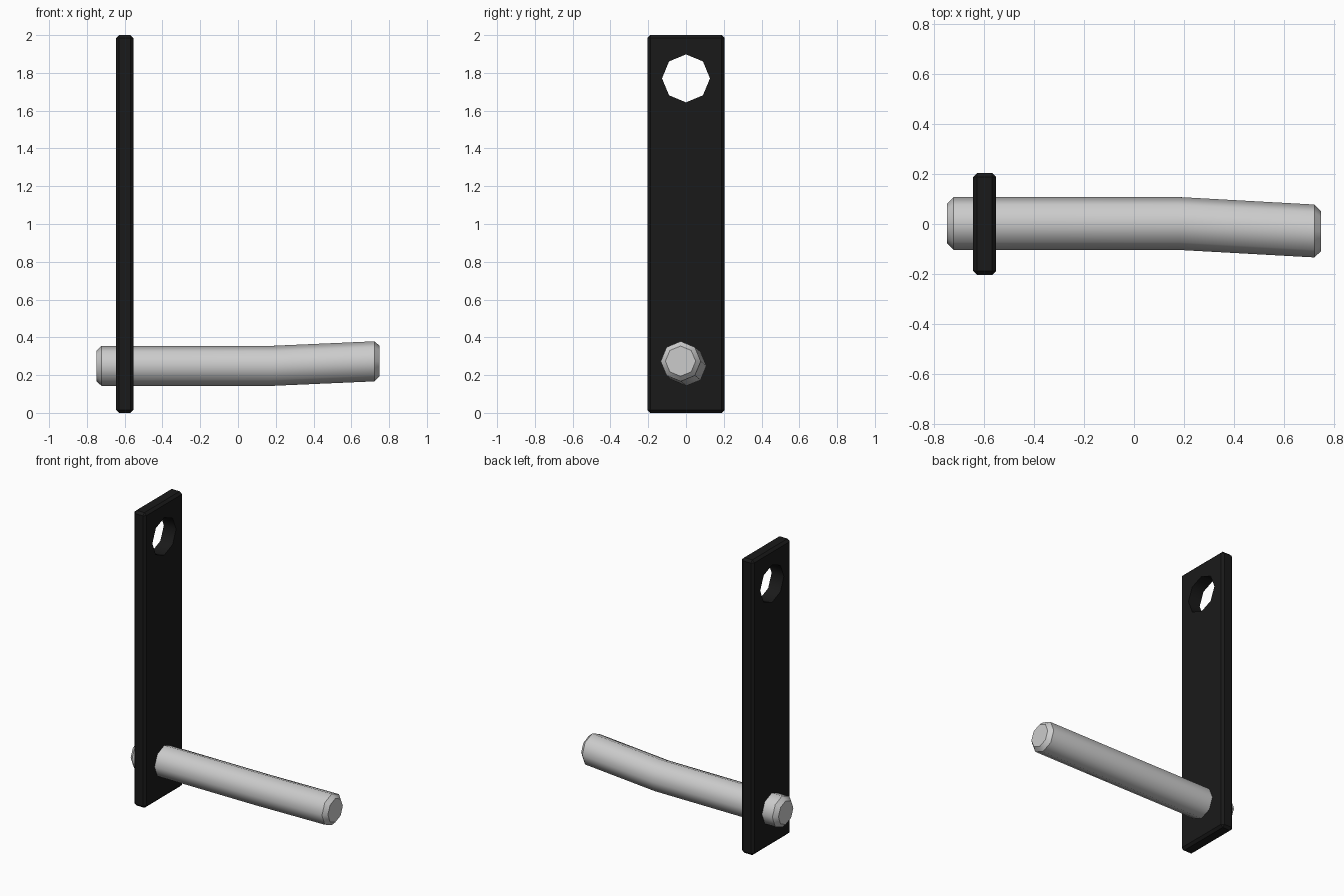
import bpy, bmesh, math

if "Cube" in bpy.data.objects:
    bpy.data.objects.remove(bpy.data.objects["Cube"])


def add_object(name, bm, rgb=None):
    bmesh.ops.recalc_face_normals(bm, faces=bm.faces)
    mesh = bpy.data.meshes.new(name)
    bm.to_mesh(mesh)
    bm.free()
    obj = bpy.data.objects.new(name, mesh)
    bpy.context.collection.objects.link(obj)
    if rgb:
        mat = bpy.data.materials.new(name + "_paint")
        mat.diffuse_color = (*rgb, 1)
        mat.use_nodes = True
        mat.node_tree.nodes["Principled BSDF"].inputs["Base Color"].default_value = mat.diffuse_color
        mesh.materials.append(mat)
    return obj


def tube(rings, sides=8):
    """Loft closed octagonal rings given as (x, y, z, radius)."""
    bm = bmesh.new()
    loops = []
    for x, y, z, r in rings:
        loops.append([bm.verts.new((x, y + r * math.cos(math.tau * i / sides),
                                    z + r * math.sin(math.tau * i / sides)))
                      for i in range(sides)])
    for a, b in zip(loops, loops[1:]):
        for i in range(sides):
            j = (i + 1) % sides
            bm.faces.new((a[i], a[j], b[j], b[i])).smooth = True
    bm.faces.new(loops[0])
    bm.faces.new(loops[-1])
    # sharp edges around the cap and chamfer rings only
    for loop in (loops[0], loops[1], loops[-2], loops[-1]):
        for i in range(sides):
            bm.edges.get((loop[i], loop[(i + 1) % sides])).smooth = False
    return bm


# Bent rod with chamfered ends
add_object("bent_rod", tube([
    (-0.75, 0.002, 0.249, 0.080),
    (-0.723, 0.002, 0.249, 0.106),
    (0.18, 0.002, 0.249, 0.106),
    (0.723, -0.028, 0.273, 0.106),
    (0.75, -0.029, 0.274, 0.080)]))

# Flat upright plate with chamfered edges
bm = bmesh.new()
bmesh.ops.create_cube(bm, size=1)
for v in bm.verts:
    v.co.x = v.co.x * 0.092 - 0.599
    v.co.y *= 0.41
    v.co.z = v.co.z * 2 + 1
bmesh.ops.bevel(bm, geom=bm.edges[:], offset=0.016, segments=1, affect='EDGES')
plate = add_object("plate", bm, (0.01, 0.01, 0.01))

# Octagonal hole near the top of the plate
cutter = add_object("hole_cutter", tube([(-0.8, 0, 1.771, 0.127),
                                         (-0.4, 0, 1.771, 0.127)]))
cutter.hide_render = True
cutter.hide_viewport = True
cut = plate.modifiers.new("hole", 'BOOLEAN')
cut.operation = 'DIFFERENCE'
cut.solver = 'EXACT'
cut.object = cutter
